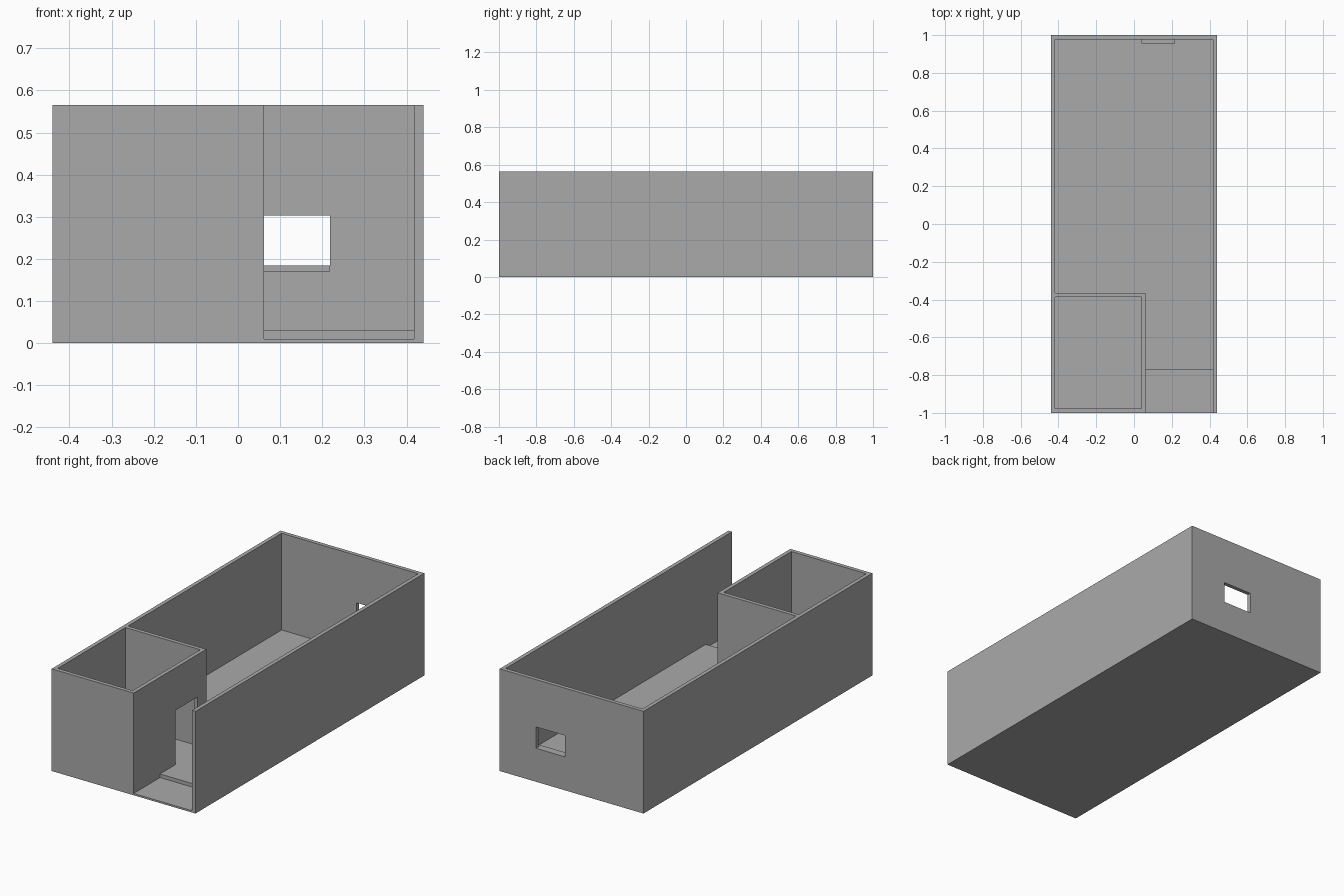
import bpy
import bmesh

cube = bpy.data.objects.get("Cube")
if cube:
    bpy.data.objects.remove(cube, do_unlink=True)

# Overall sizes
X, Y, H = 0.44, 1.0, 0.565
T = 0.022                      # wall thickness
ROOM_X, ROOM_Y = 0.062, -0.365  # outer corner of the small room
FLOOR, ENTRY = 0.03, 0.01      # floor heights

grey = bpy.data.materials.new("plain grey")
grey.use_nodes = True
colour = (0.4, 0.4, 0.4, 1)
grey.diffuse_color = colour
grey.node_tree.nodes["Principled BSDF"].inputs["Base Color"].default_value = colour


def prism(name, outline, z0, z1):
    """Extrude a plan outline between two heights."""
    bm = bmesh.new()
    base = bm.faces.new([bm.verts.new((x, y, z0)) for x, y in outline])
    top = bmesh.ops.extrude_face_region(bm, geom=[base])["geom"]
    verts = [v for v in top if isinstance(v, bmesh.types.BMVert)]
    bmesh.ops.translate(bm, verts=verts, vec=(0, 0, z1 - z0))
    bmesh.ops.recalc_face_normals(bm, faces=bm.faces)
    mesh = bpy.data.meshes.new(name)
    bm.to_mesh(mesh)
    bm.free()
    mesh.materials.append(grey)
    obj = bpy.data.objects.new(name, mesh)
    bpy.context.collection.objects.link(obj)
    return obj


def box(name, x0, x1, y0, y1, z0, z1):
    return prism(name, [(x0, y0), (x1, y0), (x1, y1), (x0, y1)], z0, z1)


def carve(target, cutter):
    """Subtract the cutter, bake the result and discard the cutter."""
    mod = target.modifiers.new("carve", "BOOLEAN")
    mod.operation, mod.solver, mod.object = "DIFFERENCE", "EXACT", cutter
    bpy.context.view_layer.update()
    graph = bpy.context.evaluated_depsgraph_get()
    mesh = bpy.data.meshes.new_from_object(target.evaluated_get(graph))
    target.modifiers.clear()
    target.data = mesh
    bpy.data.objects.remove(cutter, do_unlink=True)


# Walls and floor carved from one block
building = box("walls_and_floor", -X, X, -Y, Y, 0, H)

# L-shaped hall running out through the open front
ix, iy, out = X - T, Y - T, Y + 0.1
hall = [(-ix, iy), (-ix, ROOM_Y), (ROOM_X, ROOM_Y),
        (ROOM_X, -out), (ix, -out), (ix, iy)]
carve(building, prism("hall_cutter", hall, FLOOR, H + 0.1))

# Lower entrance step
carve(building, box("entrance_cutter", ROOM_X, ix, -out, -0.77, ENTRY, 0.1))

# Small room and its doorway
carve(building, box("room_cutter", -ix, ROOM_X - T, -iy, ROOM_Y - T, FLOOR, H + 0.1))
carve(building, box("door_cutter", 0, 0.1, -0.633, -0.441, FLOOR, 0.33))

# Window in the back wall with a projecting sill
WX0, WX1, WZ = 0.041, 0.218, 0.185
carve(building, box("window_cutter", WX0, WX1, 0.9, out, WZ, 0.303))
box("window_sill", WX0, WX1, iy - T, iy, WZ - 0.015, WZ)
